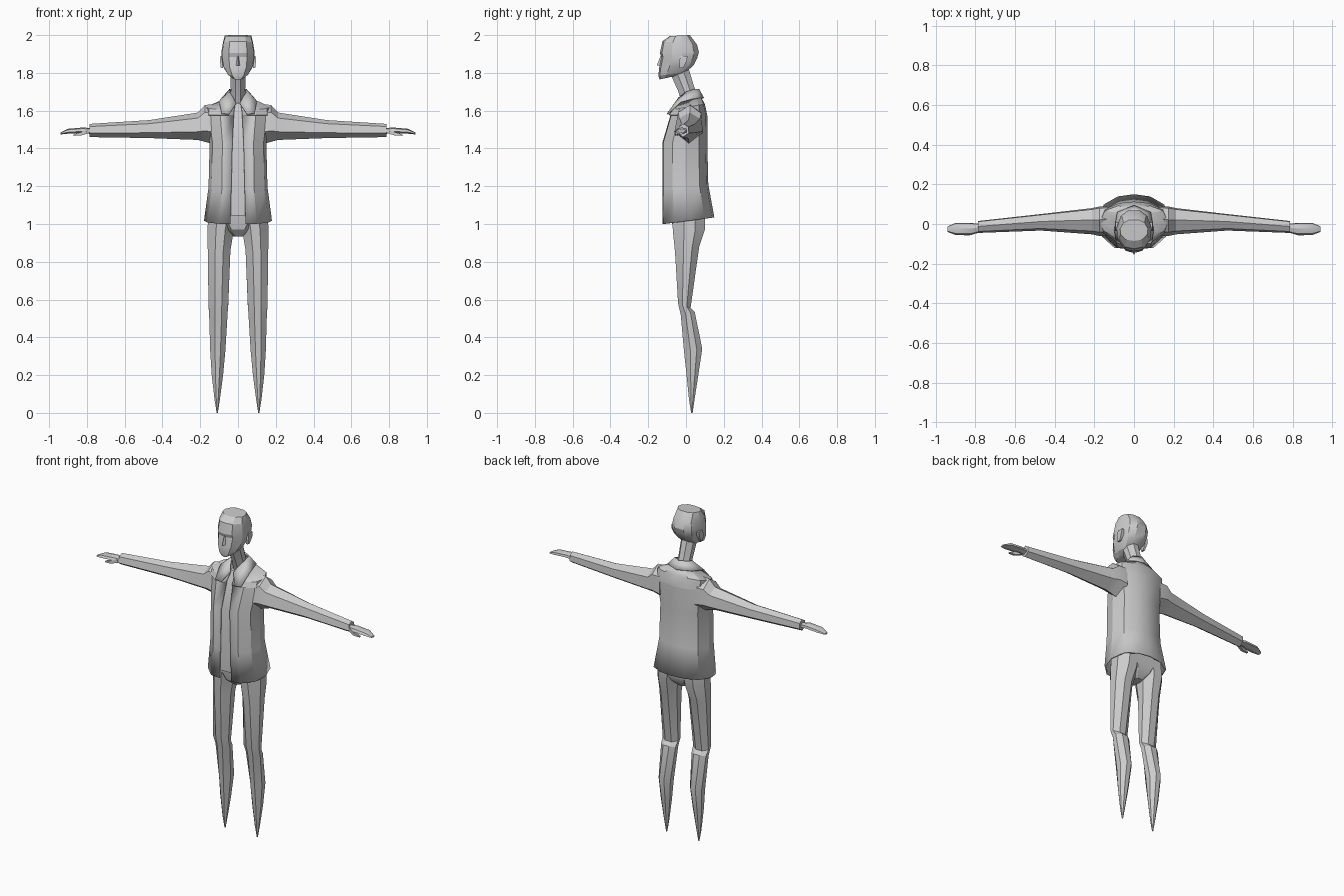
import bpy, bmesh, math
from mathutils import Vector

cube = bpy.data.objects.get("Cube")
if cube:
    bpy.data.objects.remove(cube, do_unlink=True)

grey = bpy.data.materials.new("plain grey")
grey.use_nodes = True
grey.diffuse_color = (0.6, 0.6, 0.6, 1)
grey.node_tree.nodes["Principled BSDF"].inputs["Base Color"].default_value = (0.6, 0.6, 0.6, 1)


def loft(name, rings, closed=True, mirror=False, thickness=0):
    """Skin a list of equal-length rings; closed rings are capped."""
    bm = bmesh.new()
    rows = [[bm.verts.new(p) for p in ring] for ring in rings]
    n = len(rows[0])
    for low, high in zip(rows, rows[1:]):
        for i in range(n if closed else n - 1):
            j = (i + 1) % n
            bm.faces.new((low[i], low[j], high[j], high[i]))
    if closed:
        bm.faces.new(rows[0][::-1])
        bm.faces.new(rows[-1])
        bmesh.ops.recalc_face_normals(bm, faces=bm.faces)
    mesh = bpy.data.meshes.new(name)
    bm.to_mesh(mesh)
    bm.free()
    mesh.materials.append(grey)
    mesh.polygons.foreach_set("use_smooth", [True] * len(mesh.polygons))
    mesh.set_sharp_from_angle(angle=math.radians(25))
    obj = bpy.data.objects.new(name, mesh)
    bpy.context.scene.collection.objects.link(obj)
    if mirror:
        obj.modifiers.new("mirror", "MIRROR")
    if thickness:
        solid = obj.modifiers.new("thickness", "SOLIDIFY")
        solid.thickness = thickness
        solid.offset = -1
    return obj


def both_sides(half):
    """Complete a front-to-back half outline; centre points are kept single."""
    return half + [(-p[0], *p[1:]) for p in reversed(half) if p[0] != 0]


def upright(shape, cx, w, front, back, zf, zb=None):
    """Ring around the vertical axis, tilted from zf in front to zb behind."""
    zb = zf if zb is None else zb
    ring = []
    for u, v in shape:
        t = (v + 1) / 2
        ring.append(Vector((cx + u * w, front + (back - front) * t, zf + (zb - zf) * t)))
    return ring


def sideways(shape, x, front, back, low, high):
    """Ring around the x axis."""
    return [Vector((x, front + (back - front) * (u + 1) / 2, low + (high - low) * (v + 1) / 2))
            for u, v in shape]


OCTAGON = [(-.35, -1), (.35, -1), (1, -.3), (1, .4), (.4, 1), (-.4, 1), (-1, .4), (-1, -.3)]
SLEEVE = [(-1, -.4), (-.75, .6), (.1, 1), (.9, .55), (1, -.4), (0, -1)]
SQUARE = [(-1, -1), (1, -1), (1, 1), (-1, 1)]
SKULL = both_sides([(0, -1), (.55, -.9), (.95, -.4), (1, .15), (.75, .75), (.35, 1)])

# Head, from chin to crown
loft("head", [upright(SKULL, 0, *r) for r in [
    (.03, -.14, -.05, 1.765, 1.785),
    (.055, -.146, -.005, 1.785, 1.80),
    (.08, -.142, .04, 1.83, 1.84),
    (.088, -.131, .06, 1.885, 1.88),
    (.088, -.138, .068, 1.905, 1.91),
    (.08, -.125, .058, 1.967, 1.95),
    (.07, -.085, .02, 1.995, 2.0)]])
loft("nose", [[(-.015, -.13, 1.838), (0, -.155, 1.84), (.015, -.13, 1.838)],
              [(-.006, -.125, 1.89), (0, -.135, 1.89), (.006, -.125, 1.89)]])
loft("ear", [upright(SQUARE, .086, w, f, b, z) for w, f, b, z in [
    (.005, -.035, -.015, 1.825), (.01, -.036, .005, 1.865), (.007, -.028, .008, 1.89)]],
    mirror=True)
loft("neck", [upright(OCTAGON, 0, .045, -.01, .07, 1.6, 1.65),
              upright(OCTAGON, 0, .038, -.04, .045, 1.70, 1.72),
              upright(OCTAGON, 0, .042, -.085, .015, 1.80, 1.82)])

# Open-fronted jacket with a flared hem band and a raised yoke
jacket = []
for gap, *r in [
    (.04, .18, -.125, .15, 1.0, 1.035),
    (.036, .156, -.125, .118, 1.18, 1.21),
    (.03, .15, -.125, .113, 1.43, 1.42),
    (.022, .17, -.083, .113, 1.574, 1.57),
    (.022, .172, -.092, .113, 1.577, 1.573),
    (.02, .172, -.072, .1, 1.605, 1.635),
    (.015, .07, -.055, .075, 1.635, 1.68),
]:
    half = [(gap / r[0], -1), (.55, -.96), (.9, -.55), (1, 0), (.85, .62), (.45, .92), (0, 1)]
    jacket.append(upright(both_sides(half), 0, *r))
loft("jacket", jacket, closed=False, thickness=.008)

# Shirt seen in the jacket opening
loft("shirt", [upright(SQUARE, 0, *r) for r in [
    (.055, -.113, 0, 1.045), (.055, -.113, 0, 1.43),
    (.045, -.073, .02, 1.575), (.03, -.04, .03, 1.64)]])

# Folded collar
outer = [(.048, -.102, 1.583), (.088, -.098, 1.588), (.1, -.03, 1.65),
         (.085, .06, 1.67), (0, .095, 1.668)]
inner = [(.01, -.06, 1.64), (.025, -.04, 1.67), (.045, 0, 1.70),
         (.045, .045, 1.715), (0, .07, 1.715)]
loft("collar", [both_sides(outer), both_sides(inner)], closed=False, thickness=.008)

# Sleeves and hands
loft("sleeve", [sideways(SLEEVE, *r) for r in [
    (.12, -.06, .09, 1.42, 1.635),
    (.175, -.06, .088, 1.435, 1.63),
    (.212, -.052, .08, 1.445, 1.59),
    (.47, -.033, .05, 1.455, 1.55),
    (.785, -.045, .015, 1.46, 1.53)]], mirror=True)
loft("hand", [sideways(SLEEVE, *r) for r in [
    (.77, -.04, 0, 1.475, 1.507),
    (.82, -.055, .005, 1.482, 1.511),
    (.9, -.055, .005, 1.478, 1.504),
    (.94, -.04, -.012, 1.474, 1.484)]], mirror=True)
loft("thumb", [sideways(SQUARE, *r) for r in [
    (.79, -.045, -.025, 1.48, 1.5),
    (.83, -.058, -.04, 1.469, 1.487),
    (.87, -.056, -.046, 1.467, 1.474)]], mirror=True)

# Trousers: pelvis and tapering legs with a crease behind the knee
loft("pelvis", [upright(OCTAGON, 0, *r) for r in [
    (.03, -.03, .05, .935), (.1, -.065, .085, .97),
    (.15, -.075, .1, 1.01), (.145, -.085, .1, 1.1)]])
loft("leg", [upright(OCTAGON, *r) for r in [
    (.11, .003, .027, .035, 0),
    (.11, .014, .016, .045, .07),
    (.109, .03, .003, .065, .2),
    (.107, .04, -.01, .086, .32, .34),
    (.104, .049, -.028, .046, .52, .535),
    (.104, .052, -.042, .024, .58, .555),
    (.1, .06, -.058, .07, .85, .88),
    (.092, .07, -.07, .1, .97),
    (.08, .075, -.072, .1, 1.06)]], mirror=True)
